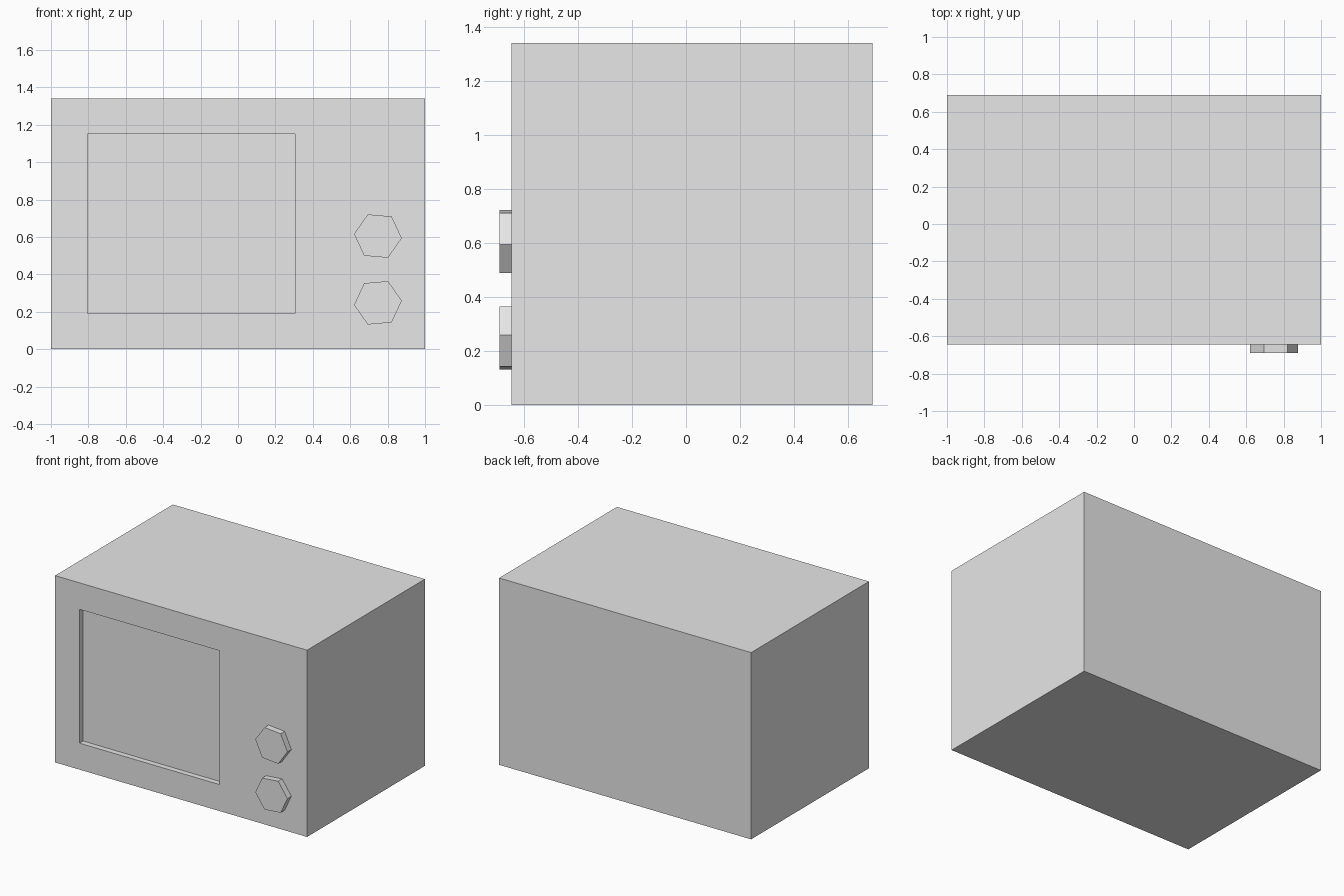
import bpy, bmesh, math
from mathutils import Matrix, Vector

cube = bpy.data.objects.get("Cube")
if cube:
    bpy.data.objects.remove(cube, do_unlink=True)

GREY = (0.8, 0.8, 0.8, 1)
grey = bpy.data.materials.new("light grey")
grey.use_nodes = True
grey.diffuse_color = GREY
grey.node_tree.nodes["Principled BSDF"].inputs["Base Color"].default_value = GREY

FRONT, BACK, HEIGHT = -0.645, 0.69, 1.34


def make_object(name, bm):
    bmesh.ops.recalc_face_normals(bm, faces=bm.faces)
    mesh = bpy.data.meshes.new(name)
    bm.to_mesh(mesh)
    bm.free()
    mesh.materials.append(grey)
    obj = bpy.data.objects.new(name, mesh)
    bpy.context.collection.objects.link(obj)
    return obj


def box(name, low, high):
    low, high = Vector(low), Vector(high)
    bm = bmesh.new()
    bmesh.ops.create_cube(bm, size=1)
    bmesh.ops.scale(bm, vec=high - low, verts=bm.verts)
    bmesh.ops.translate(bm, vec=(low + high) / 2, verts=bm.verts)
    return make_object(name, bm)


def knob(name, x, z, turn):
    # Six-sided dial, axis along y, a corner pointing to +x before the turn
    depth = BACK + FRONT
    bm = bmesh.new()
    ring = [bm.verts.new((0.128 * math.cos(a), -BACK, 0.128 * math.sin(a)))
            for a in (math.radians(turn + 60 * i) for i in range(6))]
    face = bm.faces.new(ring)
    side = bmesh.ops.extrude_face_region(bm, geom=[face], use_keep_orig=True)
    moved = [v for v in side["geom"] if isinstance(v, bmesh.types.BMVert)]
    bmesh.ops.translate(bm, vec=(0, depth, 0), verts=moved)
    bmesh.ops.transform(bm, matrix=Matrix.Translation((x, 0, z)), verts=bm.verts)
    return make_object(name, bm)


# Oven case with a shallow recessed door window
case = box("oven_case", (-1, FRONT, 0), (1, BACK, HEIGHT))
cutter = box("window_cutter", (-0.805, FRONT - 0.1, 0.19), (0.305, FRONT + 0.04, 1.15))
cutter.hide_render = True
cutter.hide_viewport = True
cutter.display_type = 'WIRE'
cut = case.modifiers.new("window recess", 'BOOLEAN')
cut.operation = 'DIFFERENCE'
cut.solver = 'EXACT'
cut.object = cutter

# Control dials
knob("upper_knob", 0.748, 0.605, -5)
knob("lower_knob", 0.748, 0.248, 5)
